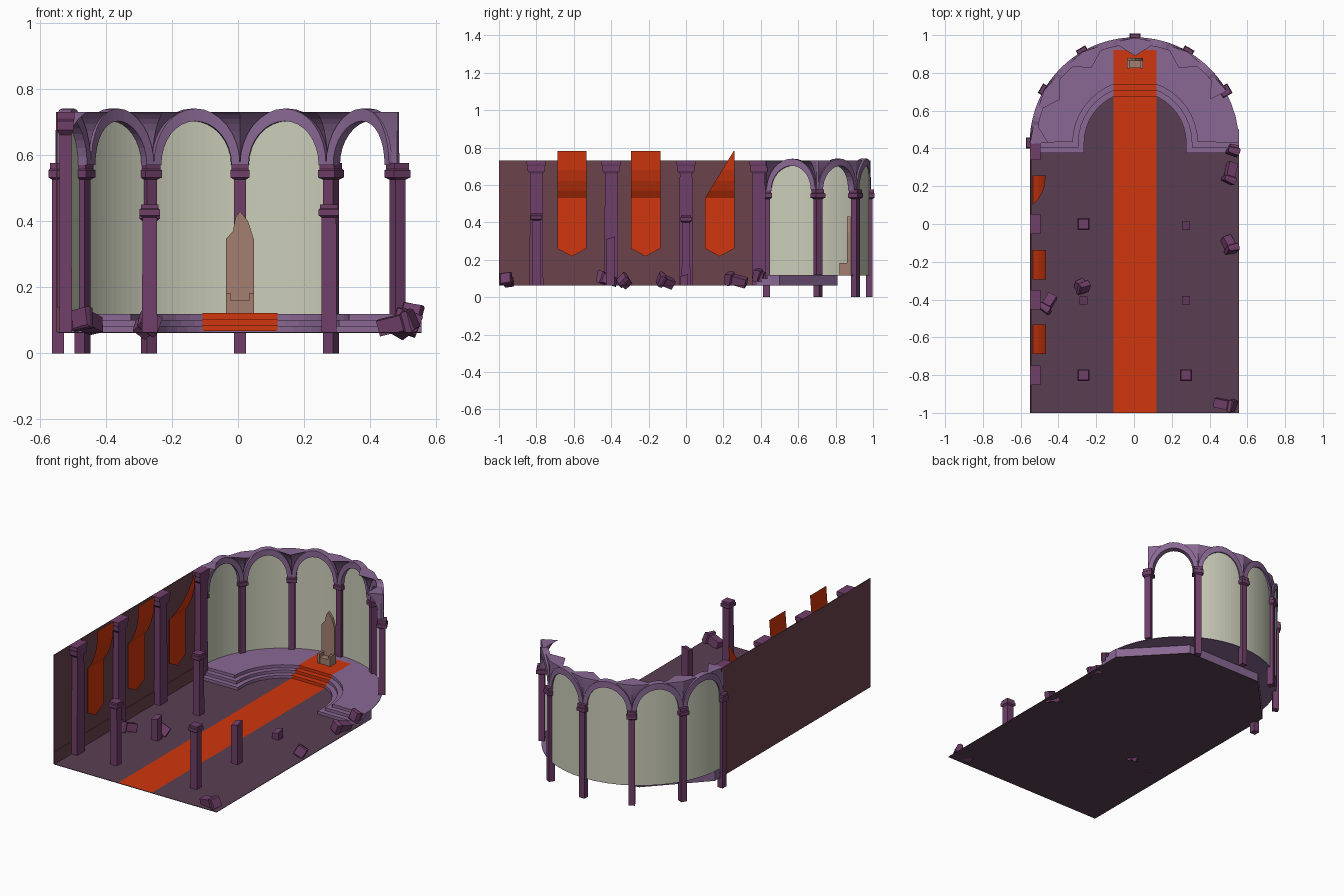
import bpy, bmesh, math
from mathutils import Matrix, Euler, Vector

if "Cube" in bpy.data.objects:
    bpy.data.objects.remove(bpy.data.objects["Cube"], do_unlink=True)


def material(name, code):
    rgb = [int(code[i:i + 2], 16) / 255 for i in (0, 2, 4)]
    lin = [c / 12.92 if c < 0.04 else ((c + 0.055) / 1.055) ** 2.4 for c in rgb] + [1]
    m = bpy.data.materials.new(name)
    m.use_nodes = True
    m.diffuse_color = lin
    m.node_tree.nodes["Principled BSDF"].inputs["Base Color"].default_value = lin
    return m


LAVENDER = material("lavender stone", "8A6894")
FLOOR = material("dusky floor", "5A3F52")
PURPLE = material("purple stone", "703F69")
WALL = material("maroon wall", "6C424B")
ORANGE = material("orange cloth", "D0360E")
GLASS = material("pale glass", "CBCDB9")
TAN = material("tan wood", "A37F71")

CX, CY, R = 0.006, 0.43, 0.55      # apse centre and radius
BAY = math.pi / 6
GROUND, DAIS = 0.065, 0.118


def finish(name, bm, mat, fix=True):
    if fix:
        bmesh.ops.recalc_face_normals(bm, faces=bm.faces)
    me = bpy.data.meshes.new(name)
    bm.to_mesh(me)
    bm.free()
    me.materials.append(mat)
    ob = bpy.data.objects.new(name, me)
    bpy.context.collection.objects.link(ob)
    return ob


def loft(name, rings, mat, closed=True, caps=True):
    """Skin a list of equal-length point rings."""
    bm = bmesh.new()
    vs = [[bm.verts.new(p) for p in ring] for ring in rings]
    n = len(vs[0])
    for a, b in zip(vs, vs[1:]):
        for i in range(n if closed else n - 1):
            j = (i + 1) % n
            bm.faces.new((a[i], a[j], b[j], b[i]))
    if caps:
        bm.faces.new(vs[0])
        bm.faces.new(vs[-1])
    return finish(name, bm, mat, closed)


def prism(name, outline, offset, mat):
    """Extrude a planar outline by an offset."""
    off = Vector(offset)
    return loft(name, [outline, [Vector(p) + off for p in outline]], mat)


def box(name, lo, hi, mat):
    (a, b, c), (d, e, f) = lo, hi
    return prism(name, [(a, b, c), (d, b, c), (d, e, c), (a, e, c)], (0, 0, f - c), mat)


def stack(name, profile, mat, loc, rot=(0, 0, 0), depth=1, slope=0):
    """Square pillar from (height, half width) pairs; slope breaks the top."""
    rings = [[(sx * w, sy * w * depth, z) for sx, sy in ((-1, -1), (1, -1), (1, 1), (-1, 1))]
             for z, w in profile]
    rings[-1] = [(x, y, z + slope * (x + y)) for x, y, z in rings[-1]]
    ob = loft(name, rings, mat)
    ob.data.transform(Matrix.Translation(loc) @ Euler(rot).to_matrix().to_4x4())
    return ob


def polar(angle, r, z):
    return (CX + r * math.cos(angle), CY + r * math.sin(angle), z)


# Floor reaching under the apse, with angled far corners
skirt = [(0.555, 0.5), (0.26, 0.81), (-0.25, 0.81), (-0.545, 0.5)]
prism("floor", [(-0.545, -1, 0.062), (0.555, -1, 0.062)] + [(x, y, 0.062) for x, y in skirt],
      (0, 0, GROUND - 0.062), FLOOR)

# Three horseshoe steps, the top one spreading to the apse circle
for i in range(3):
    r, front = 0.27 + 0.03 * i, 0.375 + 0.03 * i
    top = GROUND + (DAIS - GROUND) * (i + 1) / 3
    inner = [(CX - r, front)] + [polar(math.pi * (1 - k / 20), r, 0)[:2] for k in range(21)]
    inner += [(CX + r, front)]
    shape = inner + [(0.555, front)] + skirt + [(-0.545, front)]
    prism(f"step_{i + 1}", [(x, y, GROUND) for x, y in shape], (0, 0, top - GROUND), LAVENDER)
rim = [polar(math.pi * k / 24, R, 0)[:2] for k in range(25)]
prism("dais_top", [(x, y, DAIS - 0.003) for x, y in inner + rim], (0, 0, 0.004), LAVENDER)

# Carpet running over the steps to the throne
path = [(-1, 0.068), (0.672, 0.068), (0.672, 0.086), (0.706, 0.086), (0.706, 0.104),
        (0.738, 0.104), (0.738, 0.122), (0.92, 0.122)]
loft("carpet", [[(-0.108, y, z), (0.12, y, z)] for y, z in path], ORANGE, False, False)

# Apse columns
for k in range(1, 7):
    a = k * BAY
    base = DAIS if k == 1 else 0
    stack(f"apse_column_{k}", [(base, 0.018), (0.525, 0.018), (0.532, 0.029), (0.553, 0.029),
                               (0.557, 0.025), (0.575, 0.025)], PURPLE, polar(a, R, 0), (0, 0, a))

# Arches, glass panels and vault springers, all bent around the apse
SPRING, HALF = 0.57, R * BAY / 2
for k in range(1, 6):
    mid = (k + 0.5) * BAY
    rings = []
    for j in range(17):
        c, s = math.cos(math.pi * j / 16), math.sin(math.pi * j / 16)
        ai, ao = mid + 0.117 * c / R, mid + HALF * c / R
        zi, zo = SPRING + 0.132 * s, SPRING + 0.17 * s
        rings.append([polar(ai, R - 0.03, zi), polar(ao, R - 0.03, zo),
                      polar(ao, R + 0.008, zo), polar(ai, R + 0.008, zi)])
    loft(f"arch_{k}", rings, LAVENDER)
    if k > 1:
        strip = []
        for j in range(15):
            u = 2 * j / 14 - 1
            z = SPRING + 0.137 * math.sqrt(max(0, 1 - (u * HALF / 0.12) ** 2))
            a = mid + u * BAY / 2
            strip.append([polar(a, R, DAIS), polar(a, R, z)])
        loft(f"glass_panel_{k}", strip, GLASS, False, False)

for k in range(1, 7):
    a, rings = k * BAY, []
    for j in range(9):
        t = math.pi / 2 * 0.86 * j / 8
        w = BAY / 2 * (1 - math.cos(t)) + 0.01
        left = w if k < 6 else 0.01
        right = w if k > 1 else 0.01
        z = SPRING + 0.164 * math.sin(t)
        d = 0.02 + 0.09 * (1 - math.cos(t))
        rings.append([polar(a - right, R - 0.005, z), polar(a, R - d, z),
                      polar(a + left, R - 0.005, z), polar(a, R + 0.006, z)])
    loft(f"vault_springer_{k}", rings, LAVENDER)

# Side wall, skirting and pilasters
box("side_wall", (-0.55, -1, GROUND), (-0.545, CY, 0.73), WALL)
box("skirting", (-0.546, -1, GROUND), (-0.54, CY, 0.14), WALL)
for i, y in enumerate((-0.8, -0.4, 0, 0.39)):
    stack(f"pilaster_{i + 1}", [(GROUND, 0.02), (0.66, 0.018), (0.675, 0.025), (0.7, 0.025),
                                (0.71, 0.028), (0.73, 0.028)], PURPLE, (-0.522, y, 0), depth=1.85)

# Banners: flat pointed tail, upper half curling away from the wall
curl = [(-0.535, 0.53), (-0.51, 0.57), (-0.49, 0.62), (-0.475, 0.68), (-0.467, 0.78)]
for i, y in enumerate((-0.61, -0.215, 0.18)):
    lo, hi = y - 0.078, y + 0.078
    prism(f"banner_tail_{i + 1}", [(-0.538, lo, 0.53), (-0.538, lo, 0.26), (-0.538, y, 0.218),
                                   (-0.538, hi, 0.26), (-0.538, hi, 0.53)], (0.003, 0, 0), ORANGE)
    rows = []
    for x, z in curl:
        torn = (z - 0.53) / 0.25 * 0.152 if i == 2 else 0
        rows.append([(x, lo + torn, z), (x, hi, z)])
    loft(f"banner_top_{i + 1}", rows, ORANGE, False, False)

# Nave columns, whole and broken
for x, y, top in ((-0.267, -0.8, 0.45), (0.275, -0.8, 0.45), (-0.267, 0, 0.44)):
    stack("nave_column", [(GROUND, 0.023), (top - 0.04, 0.022), (top - 0.033, 0.031),
                          (top - 0.015, 0.031), (top - 0.012, 0.027), (top, 0.027)],
          PURPLE, (x, y, 0))
for x, y, top in ((-0.267, -0.405, 0.2), (0.275, -0.405, 0.31), (0.275, -0.01, 0.11)):
    stack("broken_column", [(GROUND, 0.022), (top, 0.022)], PURPLE, (x, y, 0), slope=0.3)

# Fallen fragments: location, rotation, length
rubble = [((0.51, 0.27, 0.09), (1.3, 0.3, -0.3), 0.11), ((0.525, 0.39, 0.115), (1.2, 0.2, -0.2), 0.05),
          ((0.505, -0.11, 0.085), (1.2, 0.5, 0.3), 0.09), ((0.48, -0.955, 0.09), (0.5, 1.3, 0.3), 0.11),
          ((-0.277, -0.33, 0.085), (0.9, 0.6, 0.4), 0.06), ((-0.455, -0.42, 0.095), (1.3, -0.2, -0.5), 0.1)]
for i, (loc, rot, n) in enumerate(rubble):
    stack(f"fallen_fragment_{i + 1}", [(-n / 2, 0.024), (n / 2 - 0.035, 0.024), (n / 2 - 0.028, 0.032),
                                       (n / 2 - 0.01, 0.032), (n / 2, 0.027)], PURPLE, loc, rot, slope=0.15)

# Throne with a broken pointed back
back = [(-0.037, DAIS), (-0.037, 0.345), (-0.015, 0.37), (-0.008, 0.41), (0.006, 0.43),
        (0.03, 0.4), (0.048, 0.345), (0.048, DAIS)]
prism("throne_back", [(x, 0.862, z) for x, z in back], (0, 0.018, 0), TAN)
box("throne_seat", (-0.03, 0.825, DAIS), (0.041, 0.865, 0.16), TAN)
for side, x in (("right", -0.037), ("left", 0.034)):
    box(f"throne_{side}_arm", (x, 0.822, DAIS), (x + 0.014, 0.865, 0.182), TAN)
